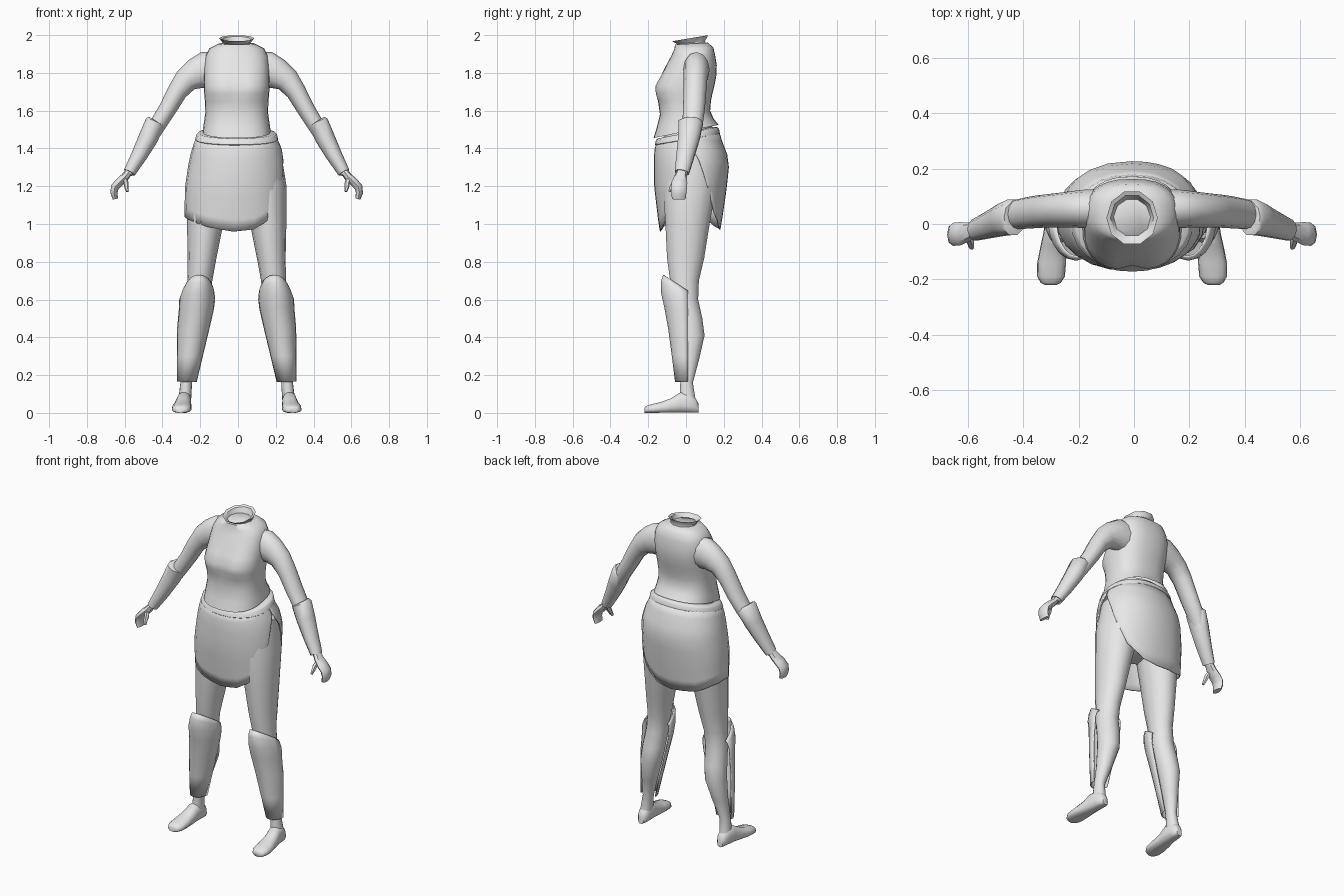
import bpy, bmesh
from math import sin, cos, pi, radians
from mathutils import Vector

grey = bpy.data.materials.new("plain grey")
grey.diffuse_color = (0.8, 0.8, 0.8, 1)
OFF = -0.007  # the symmetry plane of the limbs


def loft(name, rings, closed=True, caps=(True, True), thick=0.0, angle=50):
    """Skin a list of point rings into one smooth object."""
    bm = bmesh.new()
    rows = [[bm.verts.new(p) for p in r] for r in rings]
    n = len(rows[0])
    for a, b in zip(rows, rows[1:]):
        for i in range(n if closed else n - 1):
            j = (i + 1) % n
            bm.faces.new((a[i], a[j], b[j], b[i]))
    if caps[0]:
        bm.faces.new(rows[0])
    if caps[1]:
        bm.faces.new(rows[-1])
    bmesh.ops.recalc_face_normals(bm, faces=bm.faces)
    me = bpy.data.meshes.new(name)
    bm.to_mesh(me)
    bm.free()
    me.materials.append(grey)
    ob = bpy.data.objects.new(name, me)
    bpy.context.collection.objects.link(ob)
    if thick:
        m = ob.modifiers.new("thickness", 'SOLIDIFY')
        m.thickness = thick
        m.offset = 0
    bpy.ops.object.select_all(action='DESELECT')
    ob.select_set(True)
    bpy.context.view_layer.objects.active = ob
    bpy.ops.object.shade_smooth_by_angle(angle=radians(angle))
    return ob


def sq(v, p):
    return (1 if v >= 0 else -1) * abs(v) ** (2 / p)


def flat_ring(x, y, z, rx, ry, seg=12, p=2.0):
    return [Vector((x + rx * sq(cos(t), p), y + ry * sq(sin(t), p), z))
            for t in (2 * pi * i / seg for i in range(seg))]


def tube_rings(path, seg=10):
    """Rings square to a path of (x, y, z, radius across, radius in y)."""
    pts = [Vector(q[:3]) for q in path]
    out = []
    for i, q in enumerate(path):
        d = pts[min(i + 1, len(pts) - 1)] - pts[max(i - 1, 0)]
        u = Vector((-d.z, 0, d.x)).normalized()
        v = d.cross(u).normalized()
        out.append([pts[i] + u * q[3] * cos(t) + v * q[4] * sin(t)
                    for t in (2 * pi * k / seg for k in range(seg))])
    return out


def both(name, rings, **kw):
    """Right and left copies of one part."""
    for side, s in (("left", 1), ("right", -1)):
        loft(side + "_" + name,
             [[Vector((s * p.x + OFF, p.y, p.z)) for p in r] for r in rings], **kw)


# Vest: z, half width, front y, back y, rise of the back
vest = []
for z, rx, yf, yb, rise in [
        (1.455, .18, -.172, .172, .07), (1.51, .174, -.155, .145, .05),
        (1.58, .166, -.138, .128, .02), (1.65, .168, -.148, .132, 0),
        (1.69, .172, -.165, .140, 0), (1.73, .174, -.168, .150, 0),
        (1.78, .174, -.140, .160, 0), (1.84, .172, -.105, .163, 0),
        (1.89, .165, -.078, .155, 0), (1.925, .145, -.062, .145, .01),
        (1.95, .095, -.058, .115, .01)]:
    ring = flat_ring(-.007, (yf + yb) / 2, z, rx, (yb - yf) / 2, 28, 2.5)
    for p in ring:
        k = (p.y - yf) / (yb - yf)
        p.z += rise * k
        # hollow between the two sides of the chest
        if k < .3 and 1.66 < z < 1.8:
            p.y += .018 * max(0, 1 - abs(p.x + .007) / .06)
    vest.append(ring)
loft("vest", vest, caps=(False, True), angle=60)

# Stand-up collar, higher at the back, with the neck stump inside
collar = []
for z, rx, ry, cy, rise in [(1.93, .082, .078, .03, .02), (1.95, .075, .075, .03, .02),
                            (1.967, .093, .10, .022, .033), (1.963, .078, .085, .022, .03),
                            (1.935, .062, .062, .028, .02)]:
    ring = flat_ring(-.007, cy, z, rx, ry, 10)
    for p in ring:
        p.z += rise * (p.y - cy + ry) / (2 * ry)
    collar.append(ring)
loft("collar", collar, caps=(False, True), angle=40)

# Hips under the skirt
loft("hips", [flat_ring(-.007, .015, z, rx, ry, 20) for z, rx, ry in
              [(1.10, .10, .09), (1.18, .19, .13), (1.3, .225, .15), (1.42, .19, .14),
               (1.54, .155, .12)]])

# Wrap skirt: open on one side, the hem dips at the front and back
HEM = [(0, 1.42), (10, 1.34), (25, 1.2), (45, 1.06), (70, .985), (90, .97),
       (125, .985), (150, 1.02), (180, 1.04), (210, 1.02), (240, .985), (270, .96),
       (292, .972), (318, 1.04), (338, 1.2), (350, 1.35), (360, 1.42)]
PROF = [(.9, -.03, .25, -.125, .165), (1.0, -.02, .262, -.142, .185),
        (1.2, -.015, .262, -.166, .214), (1.32, -.007, .252, -.168, .226),
        (1.40, -.007, .235, -.164, .208), (1.46, -.007, .208, -.148, .176),
        (1.6, -.007, .19, -.13, .15)]


def interp(table, x):
    for a, b in zip(table, table[1:]):
        if x <= b[0]:
            f = (x - a[0]) / (b[0] - a[0])
            return [u + (v - u) * f for u, v in zip(a[1:], b[1:])]
    return table[-1][1:]


def skirt_point(deg, z, grow=0.0):
    cx, rx, yf, yb = interp(PROF, z)
    t = radians(deg)
    return Vector((cx + (rx + grow) * sq(cos(t), 2.2),
                   (yf + yb) / 2 + ((yb - yf) / 2 + grow) * sq(sin(t), 2.2), z))


degs = [h[0] for h in HEM]
degs = sorted(set(degs + [(a + b) / 2 for a, b in zip(degs, degs[1:])]))
skirt = []
for r in range(9):
    row = []
    for d in degs:
        hem, top = interp(HEM, d)[0], 1.475 + .025 * sin(radians(d))
        row.append(skirt_point(d, top + (hem - top) * r / 8))
    skirt.append(row)
loft("wrap_skirt", skirt, closed=False, caps=(False, False), thick=.006, angle=60)

# Waistband
band = []
for dz, grow in [(-.03, 0), (-.025, .007), (.0, .007), (.008, 0), (.008, -.04)]:
    band.append([skirt_point(d, 1.475 + .03 * sin(radians(d)) + dz, grow)
                 for d in range(0, 360, 15)])
loft("waistband", band, caps=(False, False))

# Legs
both("leg", [flat_ring(*q, seg=14) for q in [
    (.125, .03, 1.38, .11, .14), (.147, .02, 1.2, .117, .145), (.167, .008, 1.0, .096, .12),
    (.183, -.002, .82, .076, .101), (.195, -.008, .7, .066, .078),
    (.205, -.002, .6, .065, .068), (.214, .02, .5, .066, .068),
    (.224, .032, .41, .063, .068), (.245, .02, .28, .045, .05),
    (.267, .003, .16, .031, .034), (.275, .008, .07, .034, .044)]])

# Feet: y, x, half width, height
foot = []
for y, x, w, h in [(.066, .275, .018, .05), (.05, .275, .03, .08), (.02, .277, .037, .105),
                   (-.03, .28, .04, .11), (-.08, .286, .045, .078), (-.14, .291, .052, .056),
                   (-.19, .293, .05, .045), (-.213, .294, .036, .036), (-.22, .295, .022, .028)]:
    foot.append([Vector((x + w * sq(cos(t), 2.6) * (1 - .12 * sin(t)), y,
                         h / 2 + h / 2 * sq(sin(t), 2.6)))
                 for t in (2 * pi * (i + .5) / 12 for i in range(12))])
both("foot", foot)

# Shin guards: half shells with a peaked knee
guard = []
for z, x, rx, yf, peak in [(.165, .264, .05, -.055, 0), (.3, .248, .066, -.072, 0),
                           (.45, .229, .083, -.092, 0), (.55, .213, .09, -.112, .01),
                           (.60, .209, .092, -.128, .03), (.635, .203, .083, -.13, .06),
                           (.645, .2, .074, -.118, .085)]:
    guard.append([Vector((x + rx * cos(t), .01 + (yf - .01) * sin(t), z + peak * sin(t)))
                  for t in (pi * i / 10 for i in range(11))])
both("shin_guard", guard, closed=False, caps=(False, False), thick=.006)

# Arms
both("arm", tube_rings([
    (.13, .055, 1.815, .095, .07), (.165, .055, 1.815, .098, .07),
    (.215, .053, 1.795, .083, .066), (.268, .05, 1.762, .066, .062),
    (.315, .047, 1.70, .053, .06), (.365, .042, 1.61, .047, .058),
    (.415, .035, 1.53, .044, .054), (.47, .02, 1.44, .04, .045),
    (.575, -.022, 1.265, .022, .028)], 12))

# Forearm guards
both("forearm_guard", tube_rings([
    (.427, .025, 1.545, .043, .055), (.432, .025, 1.537, .053, .068),
    (.468, .015, 1.455, .052, .06), (.515, -.003, 1.365, .043, .05),
    (.568, -.022, 1.272, .032, .04), (.564, -.022, 1.278, .022, .028)], 10))

# Hands with curled fingers and a thumb
both("hand", tube_rings([
    (.565, -.02, 1.285, .02, .026), (.59, -.028, 1.25, .022, .034),
    (.622, -.035, 1.22, .023, .042), (.645, -.037, 1.195, .022, .042),
    (.65, -.038, 1.165, .019, .04), (.642, -.038, 1.132, .014, .036)], 8), angle=40)
both("thumb", tube_rings([
    (.595, -.04, 1.245, .014, .014), (.585, -.062, 1.215, .014, .015),
    (.583, -.078, 1.19, .011, .013), (.578, -.086, 1.172, .007, .008)], 6))
